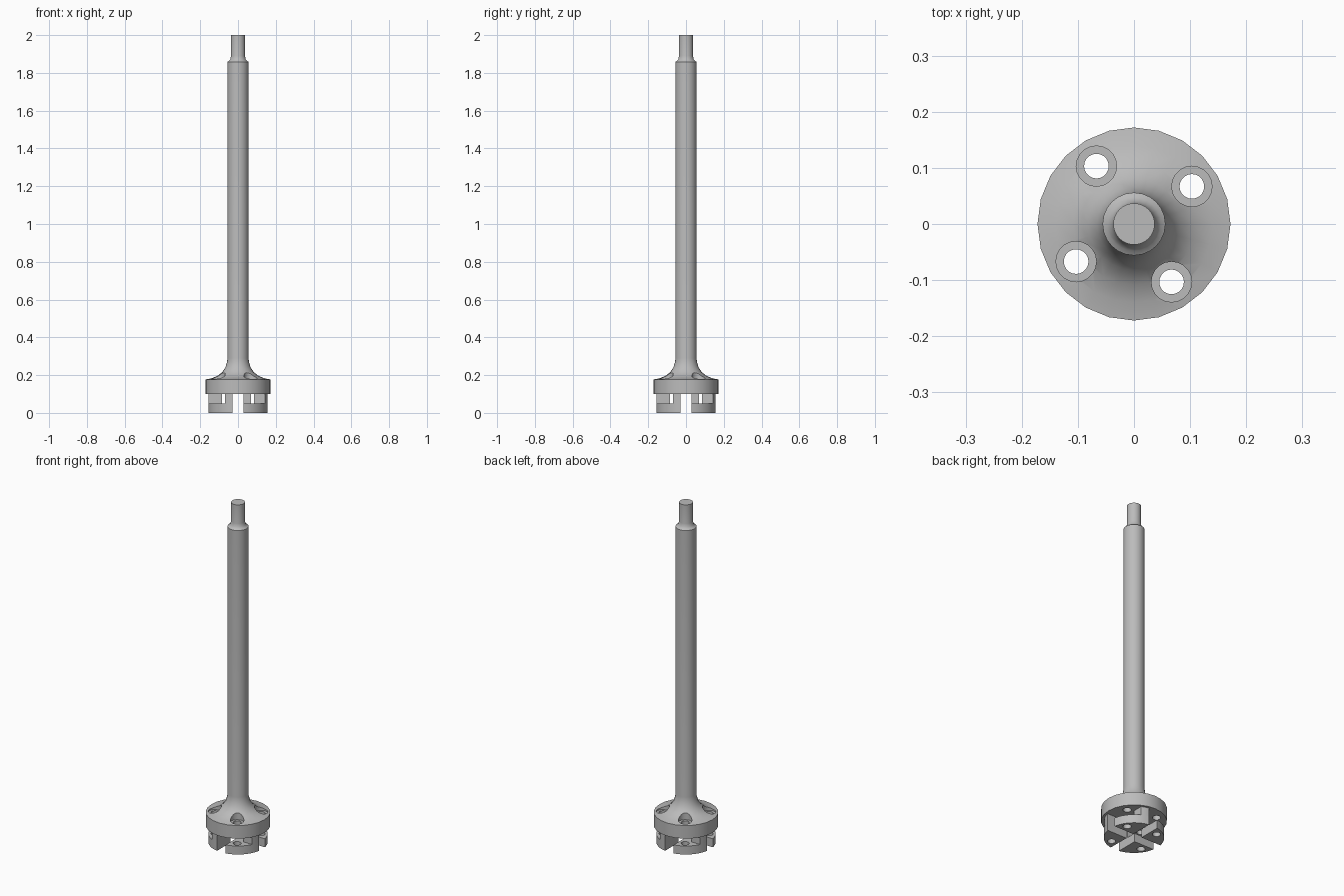
import bpy, bmesh, math
from mathutils import Matrix, Vector

cube = bpy.data.objects.get("Cube")
if cube:
    bpy.data.objects.remove(cube, do_unlink=True)

metal = bpy.data.materials.new("plain grey metal")
metal.use_nodes = True
grey = (0.5, 0.5, 0.5, 1)
metal.diffuse_color = grey
metal.node_tree.nodes["Principled BSDF"].inputs["Base Color"].default_value = grey

SLOT = 0.028       # half width of the cross slot
POST = 0.07        # far side of each post
FOOT_R = 0.158
HOLE_R = 0.123
HOLE_ANGLE = math.radians(33)


def finish(name, bm, helper=False):
    bmesh.ops.recalc_face_normals(bm, faces=bm.faces)
    mesh = bpy.data.meshes.new(name)
    bm.to_mesh(mesh)
    bm.free()
    mesh.materials.append(metal)
    ob = bpy.data.objects.new(name, mesh)
    bpy.context.collection.objects.link(ob)
    ob.hide_render = helper
    return ob


def lathe(name, profile, sides):
    bm = bmesh.new()
    verts = [bm.verts.new((r, 0, z)) for r, z in profile]
    edges = [bm.edges.new(p) for p in zip(verts, verts[1:])]
    bmesh.ops.spin(bm, geom=verts + edges, cent=(0, 0, 0), axis=(0, 0, 1),
                   angle=math.tau, steps=sides)
    bmesh.ops.remove_doubles(bm, verts=bm.verts, dist=0.0001)
    return finish(name, bm)


def cylinder(bm, r, z0, z1, x=0, y=0, sides=24):
    bmesh.ops.create_cone(bm, cap_ends=True, segments=sides, radius1=r, radius2=r,
                          depth=z1 - z0, matrix=Matrix.Translation((x, y, (z0 + z1) / 2)))


def box(bm, low, high):
    low, high = Vector(low), Vector(high)
    size = high - low
    bmesh.ops.create_cube(bm, size=1, matrix=Matrix.Translation((low + high) / 2)
                          @ Matrix.Diagonal((*size, 1)))


def prism(bm, points, z0, z1):
    face = bm.faces.new([bm.verts.new((x, y, z0)) for x, y in points])
    top = bmesh.ops.extrude_face_region(bm, geom=[face])["geom"]
    bmesh.ops.translate(bm, verts=[g for g in top if isinstance(g, bmesh.types.BMVert)],
                        vec=(0, 0, z1 - z0))


def cut(target, cutter):
    mod = target.modifiers.new("cut", 'BOOLEAN')
    mod.operation = 'DIFFERENCE'
    mod.solver = 'EXACT'
    mod.object = cutter
    bpy.context.view_layer.objects.active = target
    bpy.ops.object.modifier_apply(modifier=mod.name)


def smooth(ob, angle=35):
    bpy.ops.object.select_all(action='DESELECT')
    ob.select_set(True)
    bpy.context.view_layer.objects.active = ob
    bpy.ops.object.shade_smooth_by_angle(angle=math.radians(angle))


def arc(a0, a1, steps=8):
    return [(FOOT_R * math.cos(a0 + (a1 - a0) * i / steps),
             FOOT_R * math.sin(a0 + (a1 - a0) * i / steps)) for i in range(steps + 1)]


# Shaft with flared flange and stepped end pin
shaft = lathe("flanged_shaft", [
    (0, 0.1), (0.172, 0.1), (0.172, 0.177), (0.14, 0.183), (0.108, 0.196),
    (0.082, 0.217), (0.066, 0.243), (0.058, 0.27), (0.056, 0.29), (0.056, 1.858),
    (0.048, 1.863), (0.041, 1.872), (0.037, 1.89), (0.037, 2), (0, 2)], 24)

# Bolt holes and counterbores, used to cut the flange and the feet
holes = bmesh.new()
bores = bmesh.new()
for i in range(4):
    a = HOLE_ANGLE + i * math.pi / 2
    x, y = HOLE_R * math.cos(a), HOLE_R * math.sin(a)
    cylinder(holes, 0.022, -0.1, 0.4, x, y, 20)
    cylinder(bores, 0.036, 0.172, 0.4, x, y, 20)
holes = finish("hole_cutter", holes, True)
bores = finish("counterbore_cutter", bores, True)
cut(shaft, bores)
cut(shaft, holes)
smooth(shaft)

# Four quarter-round feet, each hung from one post beside the cross slot
edge = math.asin(SLOT / FOOT_R)
post_edge = math.asin(POST / FOOT_R)
for i in range(4):
    turn = Matrix.Rotation(i * math.pi / 2, 4, 'Z')
    bm = bmesh.new()
    prism(bm, [(SLOT, SLOT)] + arc(edge, math.pi / 2 - edge), 0, 0.05)
    bm.transform(turn)
    foot = finish(f"foot_plate_{i + 1}", bm)
    cut(foot, holes)
    smooth(foot)

    bm = bmesh.new()
    outline = [(SLOT, 0.085), (POST, 0.085)]
    outline += arc(math.pi / 2 - post_edge, math.pi / 2 - edge, 3)
    prism(bm, outline, 0.05, 0.1)
    bm.transform(turn)
    smooth(finish(f"foot_post_{i + 1}", bm))

for helper in (holes, bores):
    bpy.data.objects.remove(helper, do_unlink=True)
